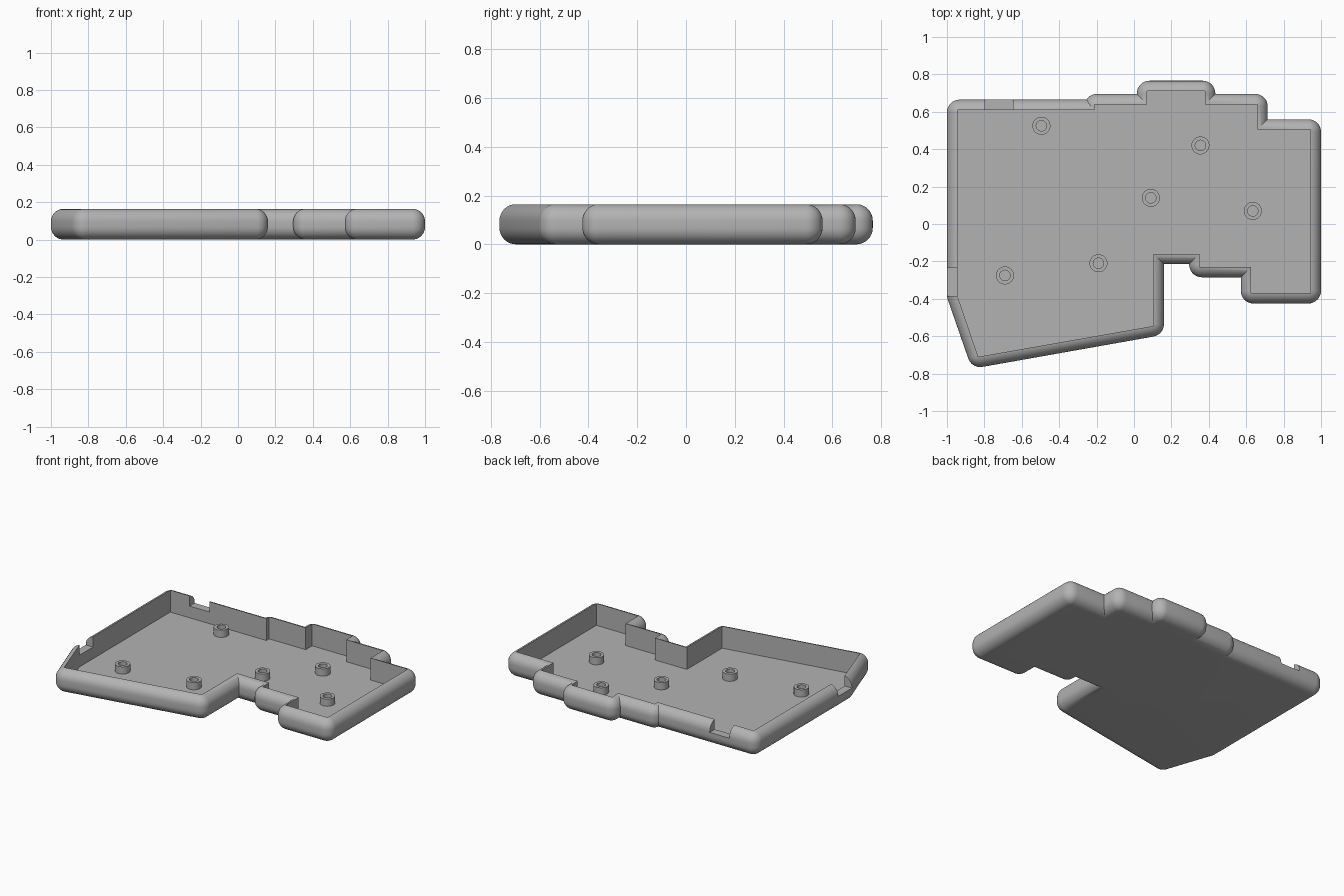
import bpy, bmesh, math
from mathutils import Vector

if "Cube" in bpy.data.objects:
    bpy.data.objects.remove(bpy.data.objects["Cube"], do_unlink=True)

HEIGHT, ROUND, FLOOR = 0.165, 0.068, 0.012

grey = bpy.data.materials.new("case_grey")
grey.use_nodes = True
grey.diffuse_color = (0.45, 0.45, 0.45, 1)
grey.node_tree.nodes["Principled BSDF"].inputs["Base Color"].default_value = (0.45, 0.45, 0.45, 1)


def make(name, bm):
    bmesh.ops.recalc_face_normals(bm, faces=bm.faces)
    mesh = bpy.data.meshes.new(name)
    bm.to_mesh(mesh)
    bm.free()
    mesh.materials.append(grey)
    ob = bpy.data.objects.new(name, mesh)
    bpy.context.collection.objects.link(ob)
    return ob


def box(x0, x1, y0, y1):
    return [(x0, y0), (x1, y0), (x1, y1), (x0, y1)]


def rounded_slab(name, corners):
    """Convex outline swept by a ball: hull of balls at every corner."""
    bm = bmesh.new()
    rings, segs = 8, 32
    for x, y in corners:
        for z, up in ((ROUND, -1), (HEIGHT - ROUND, 1)):
            bm.verts.new((x, y, z + up * ROUND))
            for i in range(rings):
                a = math.pi / 2 * i / rings
                for j in range(segs):
                    b = math.tau * j / segs
                    r = ROUND * math.cos(a)
                    bm.verts.new((x + r * math.cos(b), y + r * math.sin(b),
                                  z + up * ROUND * math.sin(a)))
    hull = bmesh.ops.convex_hull(bm, input=bm.verts)
    loose = [v for v in bm.verts if not v.link_faces]
    bmesh.ops.delete(bm, geom=loose, context='VERTS')
    bmesh.ops.dissolve_limit(bm, angle_limit=0.01, verts=bm.verts, edges=bm.edges)
    return make(name, bm)


def prism(name, outline, z0, z1):
    bm = bmesh.new()
    face = bm.faces.new([bm.verts.new((x, y, z0)) for x, y in outline])
    out = bmesh.ops.extrude_face_region(bm, geom=[face])
    tops = [g for g in out["geom"] if isinstance(g, bmesh.types.BMVert)]
    bmesh.ops.translate(bm, verts=tops, vec=(0, 0, z1 - z0))
    return make(name, bm)


def combine(target, tool, operation):
    tool.hide_render = True
    mod = target.modifiers.new("combine", 'BOOLEAN')
    mod.operation, mod.solver, mod.object = operation, 'EXACT', tool
    bpy.context.view_layer.objects.active = target
    bpy.ops.object.modifier_apply(modifier=mod.name)
    bpy.data.objects.remove(tool, do_unlink=True)


def smooth(ob):
    bpy.ops.object.select_all(action='DESELECT')
    ob.select_set(True)
    bpy.context.view_layer.objects.active = ob
    bpy.ops.object.shade_smooth_by_angle(angle=math.radians(30))


# Rounded outer shell: main area plus the stepped columns
case = rounded_slab("case_tray", [(-0.932, 0.597), (-0.932, -0.38), (-0.822, -0.697),
                                  (0.092, -0.535), (0.092, 0.597)])
for area in (box(-0.197, 0.647, -0.147, 0.628), box(0.083, 0.367, -0.1, 0.698),
             box(0.363, 0.8, -0.217, 0.45), box(0.639, 0.932, -0.357, 0.492)):
    combine(case, rounded_slab("column_step", area), 'UNION')

# Hollow interior with sharp corners
inside = [(-0.945, 0.61), (-0.945, -0.382), (-0.833, -0.71), (0.105, -0.545),
          (0.105, -0.16), (0.35, -0.16), (0.35, -0.23), (0.625, -0.23),
          (0.625, -0.37), (0.945, -0.37), (0.945, 0.505), (0.66, 0.505),
          (0.66, 0.64), (0.38, 0.64), (0.38, 0.71), (0.07, 0.71),
          (0.07, 0.64), (-0.21, 0.64), (-0.21, 0.61)]
combine(case, prism("interior_cutter", inside, FLOOR, 0.3), 'DIFFERENCE')

# Cable notches in the back wall and the side wall
for notch in (box(-0.797, -0.647, 0.58, 0.75), box(-1.1, -0.92, -0.385, -0.235)):
    combine(case, prism("notch_cutter", notch, 0.093, 0.3), 'DIFFERENCE')
smooth(case)

# Hollow screw posts on the floor
for n, (x, y) in enumerate([(-0.495, 0.525), (0.355, 0.42), (0.09, 0.14),
                            (0.635, 0.07), (-0.69, -0.275), (-0.19, -0.21)]):
    bm = bmesh.new()
    ring = [bm.verts.new((r, 0, z)) for r, z in
            ((0.028, FLOOR - 0.004), (0.048, FLOOR - 0.004), (0.048, 0.062), (0.028, 0.062))]
    edges = [bm.edges.new((ring[i], ring[(i + 1) % 4])) for i in range(4)]
    bmesh.ops.spin(bm, geom=ring + edges, cent=(0, 0, 0), axis=(0, 0, 1),
                   angle=math.tau, steps=32, use_merge=True)
    bmesh.ops.remove_doubles(bm, verts=bm.verts, dist=0.0001)
    post = make(f"screw_post_{n + 1}", bm)
    post.location = Vector((x, y, 0))
    smooth(post)
